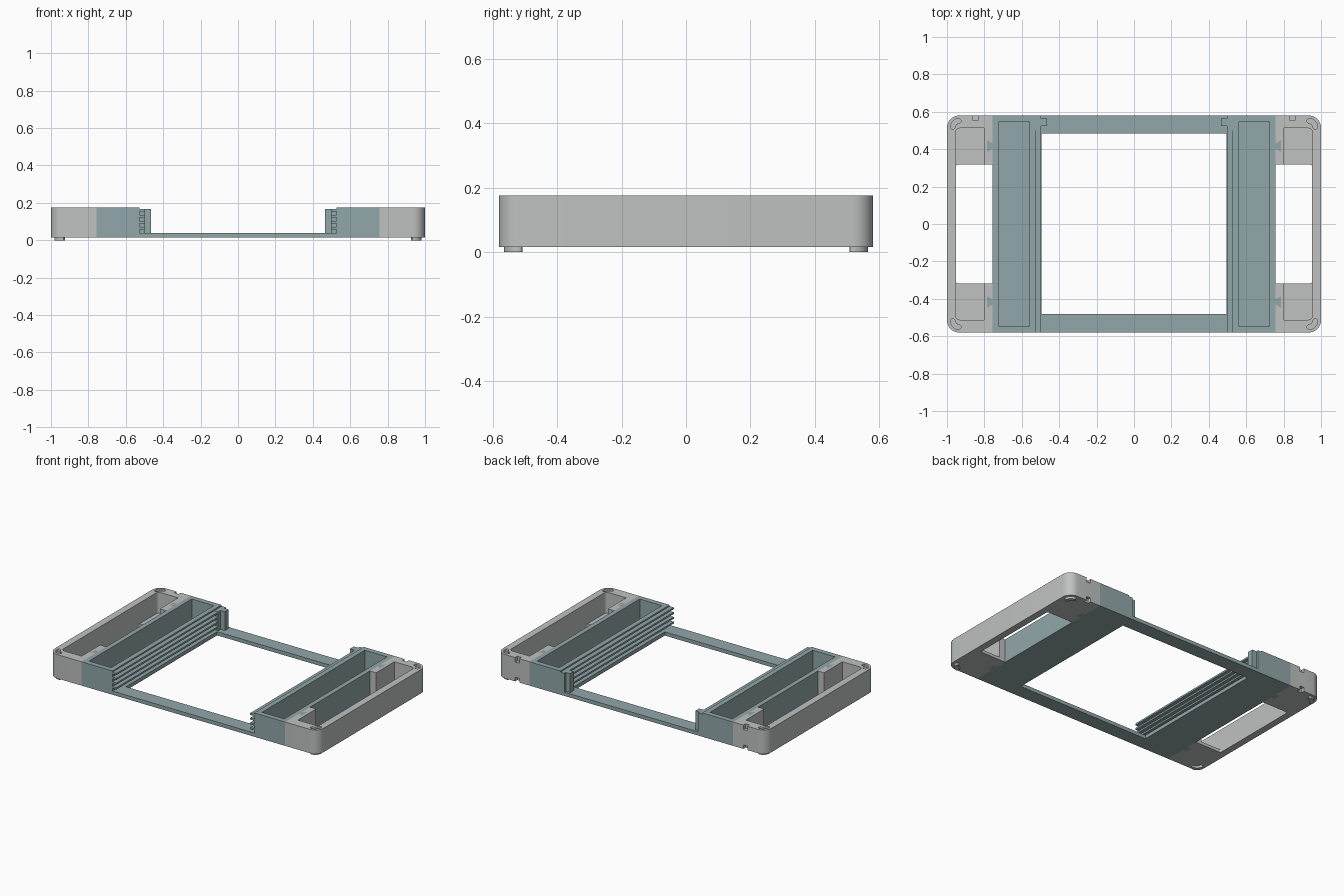
import bpy, bmesh, math

if "Cube" in bpy.data.objects:
    bpy.data.objects.remove(bpy.data.objects["Cube"], do_unlink=True)


def material(name, rgb):
    m = bpy.data.materials.new(name)
    m.use_nodes = True
    m.diffuse_color = (*rgb, 1)
    m.node_tree.nodes["Principled BSDF"].inputs["Base Color"].default_value = (*rgb, 1)
    return m


GREY = material("light grey plastic", (0.52, 0.54, 0.535))
TEAL = material("grey teal plastic", (0.29, 0.39, 0.40))
BOTTOM, TOP = 0.015, 0.175
HALF_Y = 0.58
SEAM = 0.757      # join between tray and side frame


def prism(name, outline, z0, z1, mat):
    """Extrude a flat outline from z0 to z1."""
    bm = bmesh.new()
    face = bm.faces.new([bm.verts.new((x, y, z0)) for x, y in outline])
    up = bmesh.ops.extrude_face_region(bm, geom=[face])["geom"]
    bmesh.ops.translate(bm, vec=(0, 0, z1 - z0),
                        verts=[v for v in up if isinstance(v, bmesh.types.BMVert)])
    bmesh.ops.recalc_face_normals(bm, faces=bm.faces)
    me = bpy.data.meshes.new(name)
    bm.to_mesh(me)
    bm.free()
    me.materials.append(mat)
    ob = bpy.data.objects.new(name, me)
    bpy.context.collection.objects.link(ob)
    return ob


def rect(x0, x1, y0, y1, r=0.0):
    """Rectangle whose +x corners are rounded by r."""
    if not r:
        return [(x0, y0), (x1, y0), (x1, y1), (x0, y1)]
    pts = [(x0, y0)]
    for cy, start in ((y0 + r, -90), (y1 - r, 0)):
        for i in range(9):
            a = math.radians(start + i * 90 / 8)
            pts.append((x1 - r + r * math.cos(a), cy + r * math.sin(a)))
    return pts + [(x0, y1)]


def box(name, x0, x1, y0, y1, z0, z1, mat):
    return prism(name, rect(x0, x1, y0, y1), z0, z1, mat)


def bean(sy):
    """Curved slot that follows a rounded corner."""
    cx, cy, radius, w = 0.935, 0.517, 0.034, 0.013
    def at(a, r):
        return cx + r * math.cos(a), cy + r * math.sin(a)
    a0, a1 = math.radians(5), math.radians(85)
    pts = [at(a0 + (a1 - a0) * i / 8, radius + w) for i in range(9)]
    for end, offset in ((a1, 0), (a0, math.pi)):
        ex, ey = at(end, radius)
        for i in range(1, 6):
            a = end + offset + math.pi * i / 6
            pts.append((ex + w * math.cos(a), ey + w * math.sin(a)))
        if end == a1:
            pts += [at(a1 + (a0 - a1) * i / 8, radius - w) for i in range(9)]
    return [(x, sy * y) for x, y in pts]


def dovetail(y):
    return [(SEAM, y - 0.015), (SEAM + 0.028, y - 0.03),
            (SEAM + 0.028, y + 0.03), (SEAM, y + 0.015)]


def finish(ob, cutters=(), smooth=False, mirror=True):
    """Cut, mirror across x and bake the result."""
    for c in cutters:
        m = ob.modifiers.new("cut", 'BOOLEAN')
        m.operation, m.solver, m.object = 'DIFFERENCE', 'EXACT', c
    if mirror:
        ob.modifiers.new("mirror", 'MIRROR').use_mirror_merge = False
    dg = bpy.context.evaluated_depsgraph_get()
    ob.data = bpy.data.meshes.new_from_object(ob.evaluated_get(dg))
    ob.modifiers.clear()
    for c in cutters:
        bpy.data.objects.remove(c, do_unlink=True)
    if smooth:
        bpy.ops.object.select_all(action='DESELECT')
        ob.select_set(True)
        bpy.context.view_layer.objects.active = ob
        bpy.ops.object.shade_smooth_by_angle(angle=math.radians(30))


# Side frames: rounded outer shell, corner pockets, open middle, slots and sockets
side = prism("side_frame", rect(SEAM, 1, -HALF_Y, HALF_Y, 0.065), BOTTOM, TOP, GREY)
cuts = [
    prism("pocket_cut", rect(0.803, 0.953, -0.512, 0.512, 0.02), 0.035, 0.3, GREY),
    prism("opening_cut", rect(0.7, 0.953, -0.317, 0.317, 0.012), -0.1, 0.3, GREY),
    box("top_notch_cut", 0.832, 0.863, 0.557, 0.7, 0.145, 0.3, GREY),
    box("bottom_notch_cut", 0.832, 0.863, 0.557, 0.7, -0.1, 0.042, GREY),
]
for sy in (-1, 1):
    cuts.append(prism("slot_cut", bean(sy), 0.155, 0.3, GREY))
    socket = dovetail(sy * 0.417)
    socket = [(x - 0.02 if x == SEAM else x, y) for x, y in socket]
    cuts.append(prism("socket_cut", dovetail(sy * 0.417), -0.1, 0.3, GREY))
finish(side, cuts, smooth=True)

# Feet and dovetail tenons
for sy, label in ((-1, "front"), (1, "back")):
    finish(prism(label + "_foot", bean(sy), 0, BOTTOM, GREY), smooth=True)
    finish(prism(label + "_dovetail", dovetail(sy * 0.417), BOTTOM, TOP, TEAL))

# Long storage trays
tray = box("tray", 0.527, SEAM, -HALF_Y, HALF_Y, BOTTOM, TOP, TEAL)
finish(tray, [box("tray_cut", 0.56, 0.725, -0.545, 0.545, 0.035, 0.3, TEAL)])

# Card rails: thin fins along the inner tray walls
for i in range(4):
    z = 0.058 + 0.032 * i
    finish(box("rail_fin", 0.497, 0.527, -HALF_Y, 0.525, z, z + 0.012, TEAL))

# Back stops with a crosswise stem
finish(box("stop_plate", 0.465, 0.527, 0.525, 0.565, 0.04, 0.167, TEAL))
finish(box("stop_stem", 0.497, 0.527, 0.5, HALF_Y, 0.04, 0.167, TEAL))

# Thin base frame joining the two trays
base = box("base_frame", -0.527, 0.527, -HALF_Y, HALF_Y, BOTTOM, 0.04, TEAL)
finish(base, [box("base_cut", -0.495, 0.495, -0.482, 0.485, -0.1, 0.3, TEAL)], mirror=False)
